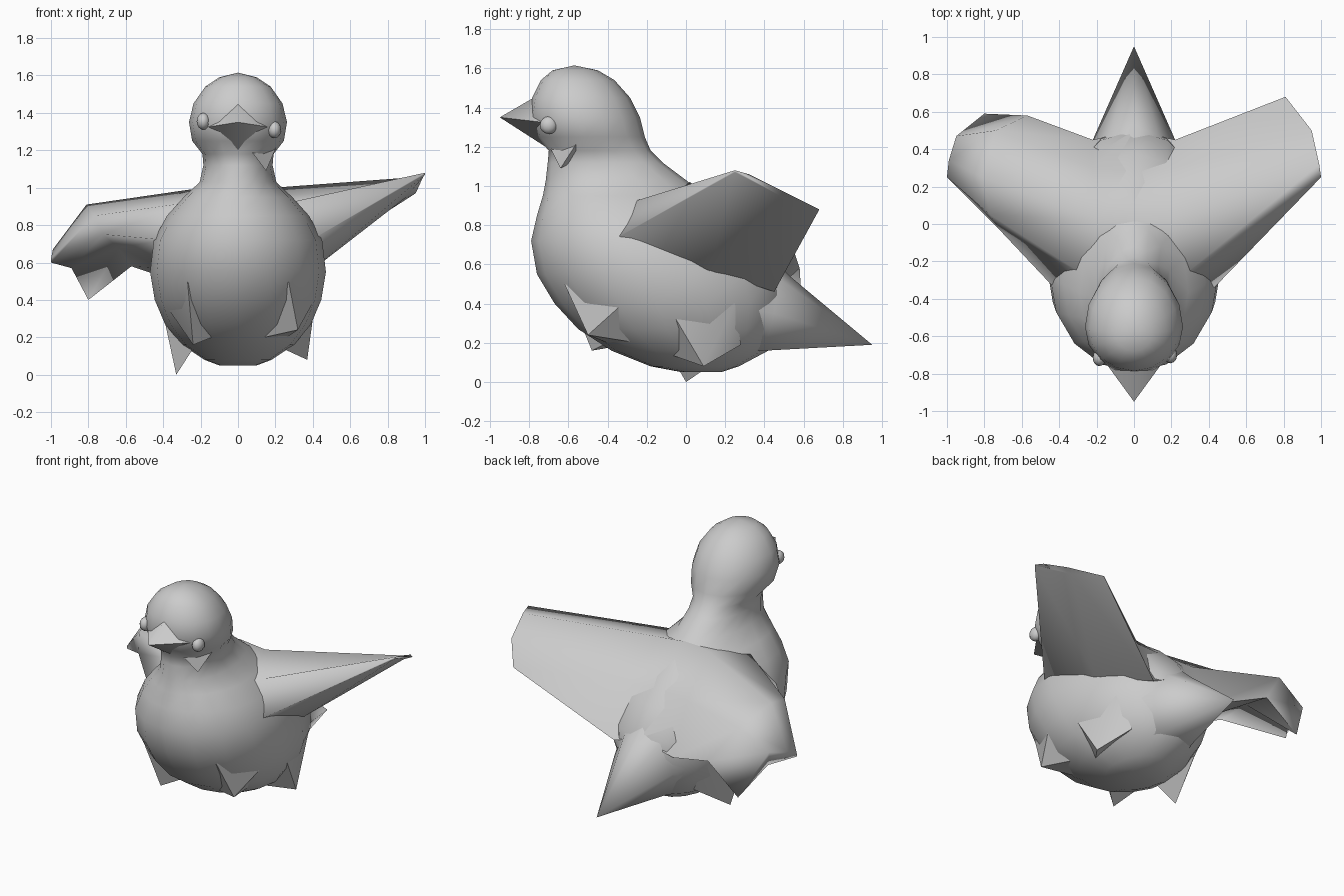
import bpy, bmesh
from math import sin, cos, pi, radians

if "Cube" in bpy.data.objects:
    bpy.data.objects.remove(bpy.data.objects["Cube"])

grey = bpy.data.materials.new("plain_grey")
grey.use_nodes = True
COLOUR = (0.6, 0.6, 0.6, 1)
grey.diffuse_color = COLOUR
grey.node_tree.nodes["Principled BSDF"].inputs["Base Color"].default_value = COLOUR


def loft(name, rings, angle=60):
    """Skin a list of equal-length point rings; a single point makes a tip."""
    bm = bmesh.new()
    rows = [[bm.verts.new(p) for p in ring] for ring in rings]
    for a, b in zip(rows, rows[1:]):
        for i in range(len(a)):
            j = (i + 1) % len(a)
            if len(b) == 1:
                bm.faces.new((a[i], a[j], b[0]))
            else:
                bm.faces.new((a[i], a[j], b[j], b[i]))
    for row in (rows[0], rows[-1]):
        if len(row) > 2:
            bm.faces.new(row)
    bmesh.ops.recalc_face_normals(bm, faces=bm.faces)
    mesh = bpy.data.meshes.new(name)
    bm.to_mesh(mesh)
    bm.free()
    obj = bpy.data.objects.new(name, mesh)
    bpy.context.collection.objects.link(obj)
    finish(obj, angle)


def finish(obj, angle):
    obj.data.materials.append(grey)
    bpy.ops.object.select_all(action='DESELECT')
    obj.select_set(True)
    bpy.context.view_layer.objects.active = obj
    bpy.ops.object.shade_smooth_by_angle(angle=radians(angle))


def mirror(points):
    return [(-x, y, z) for x, y, z in points]


def egg_ring(z, front, back, width, sides=16):
    """Horizontal slice whose widest point sits forward of the middle."""
    mid = front + (back - front) * 0.44
    ring = []
    for i in range(sides):
        a = 2 * pi * i / sides
        reach = back - mid if sin(a) > 0 else mid - front
        ring.append((width * cos(a), mid + reach * sin(a), z))
    return ring


# Body, neck and head in one skin: height, front, back, half width
slices = [(.05, -.02, .18, .1), (.08, -.18, .27, .18), (.16, -.38, .42, .3),
          (.27, -.55, .48, .39), (.4, -.67, .52, .445), (.55, -.76, .5, .47),
          (.72, -.79, .38, .45), (.85, -.76, .24, .38), (.95, -.73, .1, .29),
          (1.03, -.715, 0, .205), (1.12, -.705, -.12, .185), (1.18, -.7, -.18, .19),
          (1.25, -.76, -.21, .245), (1.35, -.8, -.235, .262), (1.45, -.785, -.285, .238),
          (1.54, -.74, -.365, .175), (1.59, -.68, -.45, .1)]
loft("body_and_head", [egg_ring(*s) for s in slices] + [[(0, -.57, 1.615)]])

# Beak, spreading into the cheeks
loft("beak", [[(0, -.76, 1.46), (.19, -.69, 1.32), (0, -.67, 1.17), (-.19, -.69, 1.32)],
              [(0, -.95, 1.35)]], 80)

# Tail, flowing out of the rump
tail_base = [(.24, .15, .75), (.37, .1, .42), (.26, .1, .14)]
tail_waist = [(.13, .47, .53), (.22, .45, .35), (.12, .4, .16)]
loft("tail", [[(0, .1, .95)] + tail_base + mirror(tail_base)[::-1],
              [(0, .53, .54)] + tail_waist + mirror(tail_waist)[::-1],
              [(0, .95, .19)]], 75)

# Both wings joined over the back: right one folded at the wrist, left one spread
back = [(0, -.35, .65), (0, -.25, .93), (0, .02, 1.02),
        (0, .28, .8), (0, .5, .55), (0, .2, .42)]
shoulder = [(.39, -.38, .72), (.27, -.27, .92), (.19, .02, 1.0),
            (.22, .3, .79), (.22, .45, .46), (.41, .12, .57)]
spread_tip = [(1, .25, 1.07), (1, .25, 1.08), (.99, .32, 1.06),
              (.95, .5, .97), (.81, .68, .88), (.9, .48, .95)]
wrist = [(-.72, -.03, .75), (-.77, .05, .85), (-.81, .25, .91),
         (-.74, .5, .82), (-.57, .58, .58), (-.64, .3, .68)]
folded_tip = [(-1, .25, .6), (-1, .25, .62), (-.99, .34, .67),
              (-.95, .47, .7), (-.8, .59, .4), (-.89, .4, .57)]
loft("wings_and_back", [folded_tip, wrist, mirror(shoulder), back, shoulder, spread_tip], 100)

# Toes: broad spikes growing out of the belly
front_base = [(.27, -.62, .5), (.42, -.3, .42), (.26, -.25, .2), (.14, -.4, .2)]
rear_base = [(.41, -.08, .37), (.35, .25, .4), (.25, .28, .19), (.24, -.08, .14)]
loft("front_left_toe", [front_base, [(.32, -.5, .24)]], 40)
loft("front_right_toe", [mirror(front_base), [(-.24, -.48, .16)]], 40)
loft("back_left_toe", [rear_base, [(.37, .09, .08)]], 40)
loft("back_right_toe", [mirror(rear_base), [(-.33, 0, 0)]], 40)

# Cheek tuft on one side of the chin
loft("cheek_tuft", [[(.06, -.7, 1.21), (.21, -.55, 1.23), (.12, -.52, 1.15)],
                    [(.15, -.64, 1.09)]], 60)

# Eyes
for name, spot in (("left_eye", (.195, -.7, 1.31)), ("right_eye", (-.185, -.715, 1.355))):
    bpy.ops.mesh.primitive_uv_sphere_add(segments=12, ring_count=8, radius=.045, location=spot)
    eye = bpy.context.object
    eye.name = name
    eye.scale.x = .8
    finish(eye, 60)
